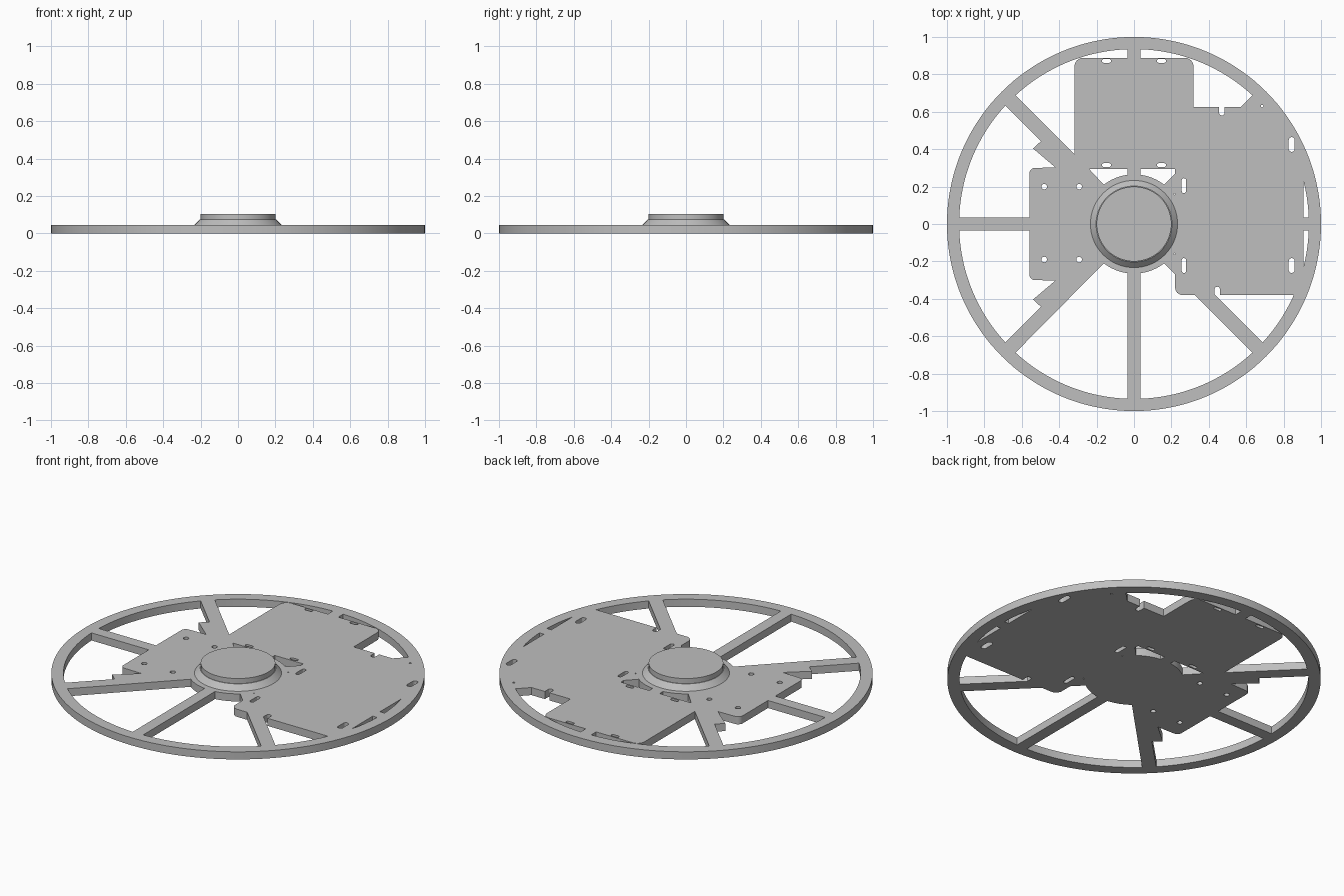
import bpy, bmesh, math
from math import atan2, cos, sin, pi, radians

old = bpy.data.objects.get("Cube")
if old:
    bpy.data.objects.remove(old, do_unlink=True)

THICK = 0.045    # plate thickness
RIM = 0.935      # inner radius of the rim
HUB = 0.265      # radius of the collar around the hub
S = 0.034        # half width of the straight spokes
D = 0.054        # offset of the diagonal spoke edges

grey = bpy.data.materials.new("plain grey")
grey.use_nodes = True
grey.diffuse_color = (0.52, 0.52, 0.52, 1)
grey.node_tree.nodes["Principled BSDF"].inputs["Base Color"].default_value = (0.52, 0.52, 0.52, 1)


def arc(cx, cy, r, a0, a1, n=8):
    """Points on an arc, angles in degrees."""
    steps = [radians(a0 + (a1 - a0) * i / n) for i in range(n + 1)]
    return [(cx + r * cos(a), cy + r * sin(a)) for a in steps]


def sweep(r, p, q):
    """Arc about the centre from the direction of p to that of q."""
    a, b = (math.degrees(atan2(v[1], v[0])) for v in (p, q))
    return arc(0, 0, r, a, b, max(4, int(abs(b - a) / 2.5)))


def circle(x, y, r, n=16):
    return arc(x, y, r, 0, 360, n)[:-1]


def slot(x, y, w, h):
    """Slot with rounded ends, along its longer side."""
    r = min(w, h) / 2
    if h > w:
        k = h / 2 - r
        return arc(x, y + k, r, 0, 180, 6) + arc(x, y - k, r, 180, 360, 6)
    k = w / 2 - r
    return arc(x + k, y, r, -90, 90, 6) + arc(x - k, y, r, 90, 270, 6)


def flip_x(pts):
    return [(-x, y) for x, y in pts]


def flip_y(pts):
    return [(x, -y) for x, y in pts]


diag = (0.632, 0.632 + D)                 # upper edge of a diagonal spoke at the rim
diag_low = (0.632 + D, 0.632)             # lower edge
hub_corner = (0.163, 0.163 + D - 0.005)   # diagonal spoke at the collar
north = (S, 0.934)
east = (0.934, S)

# Windows on the left, above and below the straight spoke
west = ([(-0.56, S)] + arc(-0.53, 0.27, 0.03, 180, 90, 5)
        + [(-0.42, 0.302), (-0.54, 0.404), (-0.497, 0.497 - D)]
        + sweep(RIM, (-diag_low[0], diag_low[1]), (-0.934, S)))

# Windows on both sides of the upper panel
panel = [(S, 0.888)] + arc(0.273, 0.843, 0.045, 90, 0)
north_west = flip_x(panel + [(0.318, 0.318 + D)] + sweep(RIM, diag, north))
north_east = (panel + [(0.318, 0.626), (0.455, 0.626)] + arc(0.47, 0.595, 0.015, 180, 360, 6)
              + [(0.485, 0.626), (0.626 - D, 0.626)] + sweep(RIM, diag, north))

# Small gaps between the collar and the upper panel
gap = sweep(HUB, (S, 0.263), hub_corner)
gap_left = flip_x([(S, 0.295)] + gap + [(0.295 - D, 0.295)])
gap_right = [(S, 0.295)] + gap + [(0.22, 0.27), (0.22, 0.295)]

# Slivers between the right panel and the rim
sliver = [(0.905, S)] + sweep(RIM, east, (0.905, 0.234))

# Lower windows
south_east = ([(0.46, -0.38)] + arc(0.445, -0.35, 0.015, 0, 180, 6) + [(0.43, -0.43 + D)]
              + sweep(RIM, (diag_low[0], -diag_low[1]), (0.854, -0.38)))
south_right = flip_y(sweep(HUB, (S, 0.263), hub_corner) + [(0.22, 0.27)]
                     + arc(0.26, 0.34, 0.04, 180, 90) + [(0.38 - D, 0.38)]
                     + sweep(RIM, diag, north))
south_left = [(-x, -y) for x, y in gap + sweep(RIM, diag, north)]

outlines = [circle(0, 0, 1, 144), west, flip_y(west), north_west, north_east, gap_left,
            gap_right, sliver, flip_y(sliver), south_east, south_right, south_left]

# Mounting slots and holes
for side in (-1, 1):
    outlines += [slot(side * 0.147, y, 0.05, 0.02) for y in (0.872, 0.315)]
    outlines += [circle(x, 0.005 + side * 0.195, 0.015) for x in (-0.48, -0.293)]
    outlines.append(circle(0.217, side * 0.16, 0.004, 8))
for x, w in ((0.267, 0.024), (0.843, 0.032)):
    outlines.append(slot(x, -0.222, w, 0.08))
outlines += [slot(0.267, 0.205, 0.024, 0.08), slot(0.843, 0.425, 0.032, 0.08),
             circle(0.685, 0.63, 0.007, 8)]


def finish(name, bm):
    mesh = bpy.data.meshes.new(name)
    bmesh.ops.recalc_face_normals(bm, faces=bm.faces)
    bm.to_mesh(mesh)
    bm.free()
    mesh.materials.append(grey)
    obj = bpy.data.objects.new(name, mesh)
    bpy.context.collection.objects.link(obj)
    bpy.ops.object.select_all(action="DESELECT")
    obj.select_set(True)
    bpy.context.view_layer.objects.active = obj
    bpy.ops.object.shade_smooth_by_angle(angle=radians(25))
    return obj


# Wheel plate: filled flat outline with thickness
curve = bpy.data.curves.new("plate_outline", "CURVE")
curve.dimensions = "2D"
curve.fill_mode = "BOTH"
curve.extrude = THICK / 2
for pts in outlines:
    spline = curve.splines.new("POLY")
    spline.points.add(len(pts) - 1)
    for point, (x, y) in zip(spline.points, pts):
        point.co = (x, y, 0, 1)
    spline.use_cyclic_u = True
helper = bpy.data.objects.new("plate_outline", curve)
bpy.context.collection.objects.link(helper)
flat = helper.evaluated_get(bpy.context.evaluated_depsgraph_get())
bm = bmesh.new()
bm.from_mesh(flat.to_mesh())
flat.to_mesh_clear()
bpy.data.objects.remove(helper, do_unlink=True)
bmesh.ops.remove_doubles(bm, verts=bm.verts, dist=0.0002)
bmesh.ops.translate(bm, verts=bm.verts, vec=(0, 0, THICK / 2))
finish("wheel_plate", bm)

# Hub: sloped collar and round cap
for name, r1, r2, z1, z2 in (("hub_collar", 0.238, 0.203, THICK - 0.005, 0.075),
                             ("hub_cap", 0.2, 0.2, 0.07, 0.105)):
    bm = bmesh.new()
    bmesh.ops.create_cone(bm, cap_ends=True, segments=72, radius1=r1, radius2=r2, depth=z2 - z1)
    bmesh.ops.translate(bm, verts=bm.verts, vec=(0, 0, (z1 + z2) / 2))
    finish(name, bm)
